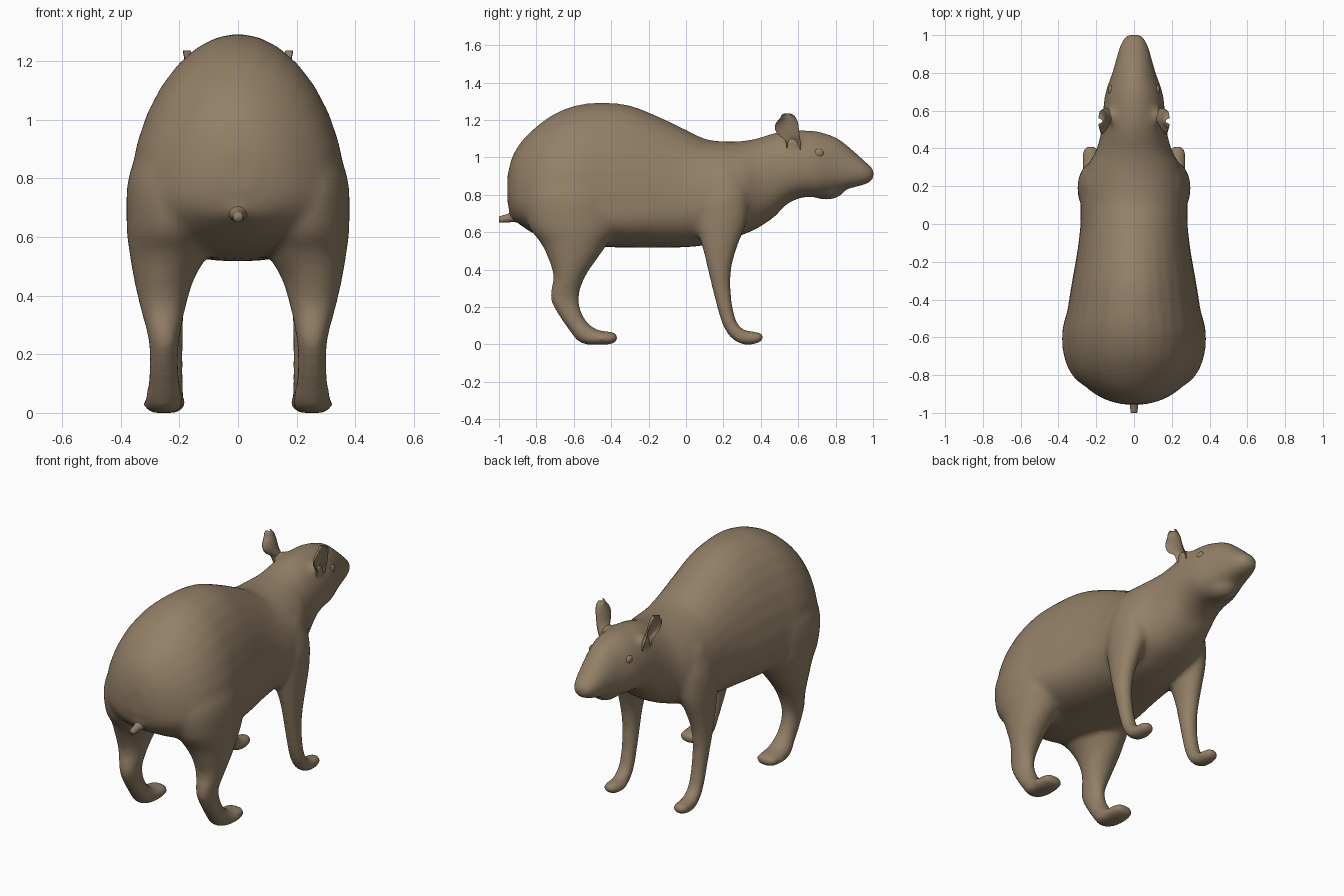
import bpy, bmesh, math
from mathutils import Matrix

fur = bpy.data.materials.new("brown fur")
fur.diffuse_color = (0.29, 0.215, 0.135, 1)


def add_object(name, bm):
    bmesh.ops.recalc_face_normals(bm, faces=bm.faces)
    for f in bm.faces:
        f.smooth = True
    me = bpy.data.meshes.new(name)
    bm.to_mesh(me)
    bm.free()
    me.materials.append(fur)
    ob = bpy.data.objects.new(name, me)
    bpy.context.collection.objects.link(ob)
    return ob


def refine(rows, n=4):
    """Catmull-Rom interpolation between stations."""
    out = []
    for i in range(len(rows) - 1):
        a, b = rows[max(i - 1, 0)], rows[i]
        c, d = rows[i + 1], rows[min(i + 2, len(rows) - 1)]
        for k in range(n):
            t = k / n
            out.append([0.5 * (2 * q + (r - p) * t + (2 * p - 5 * q + 4 * r - s) * t * t
                               + (3 * q - p - 3 * r + s) * t ** 3)
                        for p, q, r, s in zip(a, b, c, d)])
    return out + [list(rows[-1])]


def loft(name, rings):
    bm = bmesh.new()
    vs = [[bm.verts.new(p) for p in r] for r in rings]
    n = len(vs[0])
    for a, b in zip(vs, vs[1:]):
        for i in range(n):
            j = (i + 1) % n
            bm.faces.new((a[i], a[j], b[j], b[i]))
    bm.faces.new(vs[0])
    bm.faces.new(vs[-1])
    return add_object(name, bm)


ANGLES = [2 * math.pi * i / 32 for i in range(32)]


def egg_ring(y, bot, mid, top, w):
    """Upright egg-shaped section, fuller below its widest height."""
    ring = []
    for a in ANGLES:
        c, s = math.cos(a), math.sin(a)
        if s >= 0:
            ring.append((w * c, y, mid + (top - mid) * s))
        else:
            ring.append((w * math.copysign(abs(c) ** 0.85, c), y,
                         mid - (mid - bot) * abs(s) ** 0.9))
    return ring


def limb_ring(yb, zb, yf, zf, xi, xo, side, curl=0):
    """Oval between a back and a front point, xi..xo wide; curl dishes it outward."""
    ring = []
    for a in ANGLES:
        u, v = math.cos(a), math.sin(a)
        if curl and v > 0:
            v *= -0.2
        ring.append((side * ((xi + xo) / 2 + (xo - xi) / 2 * v + curl * u * u),
                     (yb + yf) / 2 + (yf - yb) / 2 * u,
                     max(0, (zb + zf) / 2 + (zf - zb) / 2 * u)))
    return ring


def ellipsoid(name, centre, radii):
    bm = bmesh.new()
    bmesh.ops.create_uvsphere(bm, u_segments=24, v_segments=16, radius=1,
                              matrix=Matrix.Translation(centre) @ Matrix.Diagonal((*radii, 1)))
    return add_object(name, bm)


# Torso, neck and head: y, bottom, widest height, top, half width
torso = [
    (-.955, .76, .83, .90, .06), (-.93, .68, .80, 1.00, .15), (-.88, .635, .77, 1.085, .235),
    (-.80, .585, .74, 1.165, .315), (-.70, .55, .71, 1.235, .36), (-.58, .53, .70, 1.28, .372),
    (-.45, .522, .70, 1.293, .352), (-.30, .517, .70, 1.278, .328), (-.14, .517, .72, 1.215, .30),
    (0, .52, .74, 1.148, .284), (.10, .53, .76, 1.10, .284), (.20, .55, .78, 1.086, .28),
    (.30, .585, .81, 1.088, .25), (.38, .62, .85, 1.102, .205), (.47, .68, .89, 1.13, .178),
    (.54, .75, .92, 1.143, .169), (.62, .785, .93, 1.145, .162), (.70, .79, .93, 1.14, .15),
    (.80, .812, .93, 1.108, .115), (.87, .833, .925, 1.058, .095), (.94, .85, .92, .995, .075),
    (.985, .868, .915, .955, .052), (1.005, .89, .914, .935, .028)]
parts = [loft("body", [egg_ring(*r) for r in refine(torso)])]

# Chin under the mouth, and swelling at the tail root
parts.append(ellipsoid("chin", (0, .75, .835), (.08, .10, .062)))
parts.append(ellipsoid("tail_root", (0, -.895, .70), (.06, .055, .045)))

# Legs: back point (y, z), front point (y, z), inner x, outer x
hind = [
    (-.78, .98, -.42, .98, .10, .30), (-.86, .80, -.37, .82, .07, .372),
    (-.845, .64, -.36, .64, .07, .38), (-.778, .545, -.415, .545, .10, .37),
    (-.737, .46, -.473, .46, .148, .356), (-.709, .36, -.54, .36, .178, .334),
    (-.727, .25, -.573, .25, .20, .305), (-.684, .16, -.553, .16, .203, .303),
    (-.632, .085, -.518, .11, .197, .307), (-.575, .015, -.483, .084, .188, .316),
    (-.50, -.008, -.455, .074, .185, .322), (-.43, -.004, -.42, .07, .185, .322),
    (-.385, .005, -.38, .064, .194, .312), (-.366, .02, -.364, .05, .215, .29)]
fore = [
    (.10, .93, .30, .93, .12, .25), (.06, .78, .33, .80, .12, .293),
    (.05, .66, .325, .66, .125, .299), (.078, .55, .285, .55, .155, .296),
    (.103, .455, .254, .455, .176, .29), (.125, .36, .239, .36, .184, .282),
    (.160, .22, .244, .24, .186, .274), (.193, .11, .268, .13, .185, .272),
    (.240, .035, .30, .088, .183, .274), (.305, -.003, .325, .074, .181, .276),
    (.36, -.002, .365, .07, .181, .276), (.395, .01, .397, .064, .188, .269),
    (.414, .025, .415, .05, .205, .252)]
for side in (-1, 1):
    for rows, name in ((hind, "hind_leg"), (fore, "front_leg")):
        parts.append(loft(name, [limb_ring(*r, side) for r in refine(rows)]))
    # Base of the ear, blended into the head
    parts.append(ellipsoid("ear_base", (side * .115, .57, 1.075), (.035, .045, .04)))

# Fuse the parts into one smooth skin
bpy.ops.object.select_all(action='DESELECT')
for ob in parts:
    ob.select_set(True)
body = parts[0]
bpy.context.view_layer.objects.active = body
bpy.ops.object.join()
remesh = body.modifiers.new("fuse", 'REMESH')
remesh.mode = 'VOXEL'
remesh.voxel_size = 0.014
remesh.use_smooth_shade = True
relax = body.modifiers.new("relax", 'SMOOTH')
relax.factor = 0.5
relax.iterations = 12

# Short tail: y, z, radius
tail = [(-.88, .70, .05), (-.92, .69, .036), (-.945, .678, .025),
        (-.97, .672, .021), (-1.0, .668, .017)]
loft("tail", [[(r * math.cos(a), y, z + r * math.sin(a)) for a in ANGLES]
              for y, z, r in refine(tail)])

# Ears: dished leaves with a rear lobe, same station layout as the legs
ear = [
    (.54, 1.04, .612, 1.04, .095, .15), (.53, 1.09, .612, 1.08, .11, .16),
    (.492, 1.122, .608, 1.115, .125, .165), (.475, 1.155, .604, 1.15, .134, .168),
    (.482, 1.185, .600, 1.18, .142, .172), (.503, 1.21, .592, 1.203, .15, .175),
    (.512, 1.228, .58, 1.222, .156, .176), (.53, 1.236, .56, 1.234, .162, .174)]
for side, tag in ((-1, "left"), (1, "right")):
    loft(tag + "_ear", [limb_ring(*r, side, 0.02) for r in refine(ear)])
    ellipsoid(tag + "_eye", (side * .121, .708, 1.022), (.016, .028, .024))
